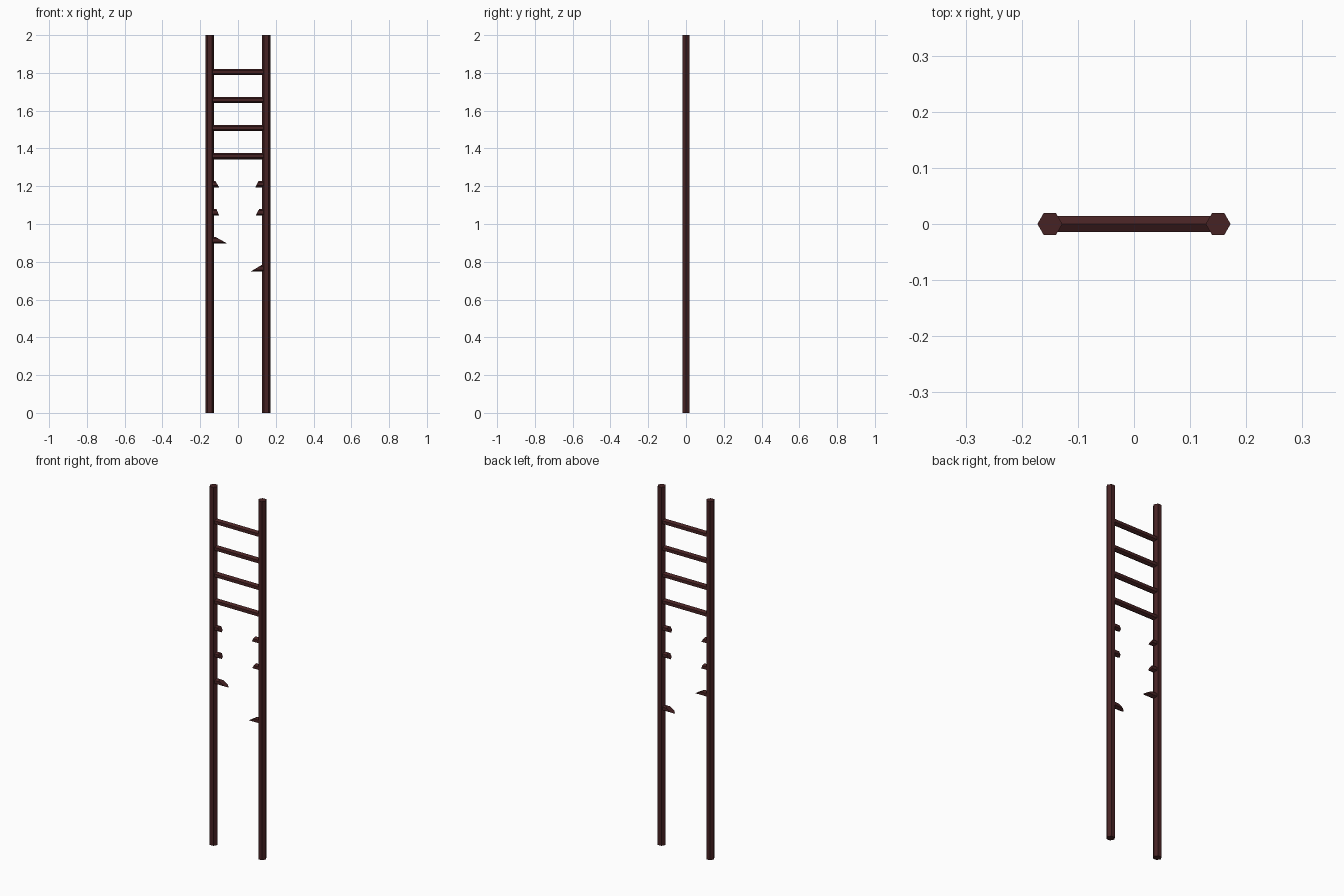
import bpy, bmesh, math

if "Cube" in bpy.data.objects:
    bpy.data.objects.remove(bpy.data.objects["Cube"])

wood = bpy.data.materials.new("dark red brown wood")
wood.diffuse_color = (0.062, 0.016, 0.017, 1)
wood.use_nodes = True
wood.node_tree.nodes["Principled BSDF"].inputs["Base Color"].default_value = wood.diffuse_color

RAIL_X, RAIL_R, RUNG_R = 0.15, 0.0222, 0.0168
HEIGHT, TOP_RUNG, STEP = 2.0, 1.805, 0.1485


def prism(name, ring_a, ring_b):
    """Closed flat-shaded bar between two matching rings of points."""
    bm = bmesh.new()
    a = [bm.verts.new(p) for p in ring_a]
    b = [bm.verts.new(p) for p in ring_b]
    n = len(a)
    bm.faces.new(a)
    bm.faces.new(b)
    for i in range(n):
        j = (i + 1) % n
        bm.faces.new((a[i], a[j], b[j], b[i]))
    bmesh.ops.recalc_face_normals(bm, faces=bm.faces)
    mesh = bpy.data.meshes.new(name)
    bm.to_mesh(mesh)
    bm.free()
    mesh.materials.append(wood)
    bpy.context.collection.objects.link(bpy.data.objects.new(name, mesh))


def hexagon(r):
    return [(r * math.cos(k * math.pi / 3), r * math.sin(k * math.pi / 3))
            for k in range(6)]


def rung(name, z, x0, x_low, x_high):
    """Hex bar along x; the far end slants from x_low (bottom) to x_high (top)."""
    pts = hexagon(RUNG_R)
    start = [(x0, y, z + h) for h, y in pts]
    end = [(x_low + (x_high - x_low) * (h / RUNG_R + 1) / 2, y, z + h)
           for h, y in pts]
    prism(name, start, end)


# Side rails
for side, sx in (("left", -1), ("right", 1)):
    pts = hexagon(RAIL_R)
    prism(side + "_rail",
          [(sx * RAIL_X + x, y, 0) for x, y in pts],
          [(sx * RAIL_X + x, y, HEIGHT) for x, y in pts])

# Whole rungs
for i in range(4):
    rung(f"rung_{i + 1}", TOP_RUNG - i * STEP, -0.14, 0.14, 0.14)

# Snapped rung stubs: row, side, reach at the bottom and at the top
stubs = [(4, -1, 0.100, 0.120), (4, 1, 0.092, 0.108),
         (5, -1, 0.100, 0.114), (5, 1, 0.094, 0.112),
         (6, -1, 0.058, 0.118), (7, 1, 0.068, 0.124)]
for row, sx, low, high in stubs:
    side = "left" if sx < 0 else "right"
    rung(f"broken_rung_{row + 1}_{side}", TOP_RUNG - row * STEP,
         sx * 0.14, sx * low, sx * high)
